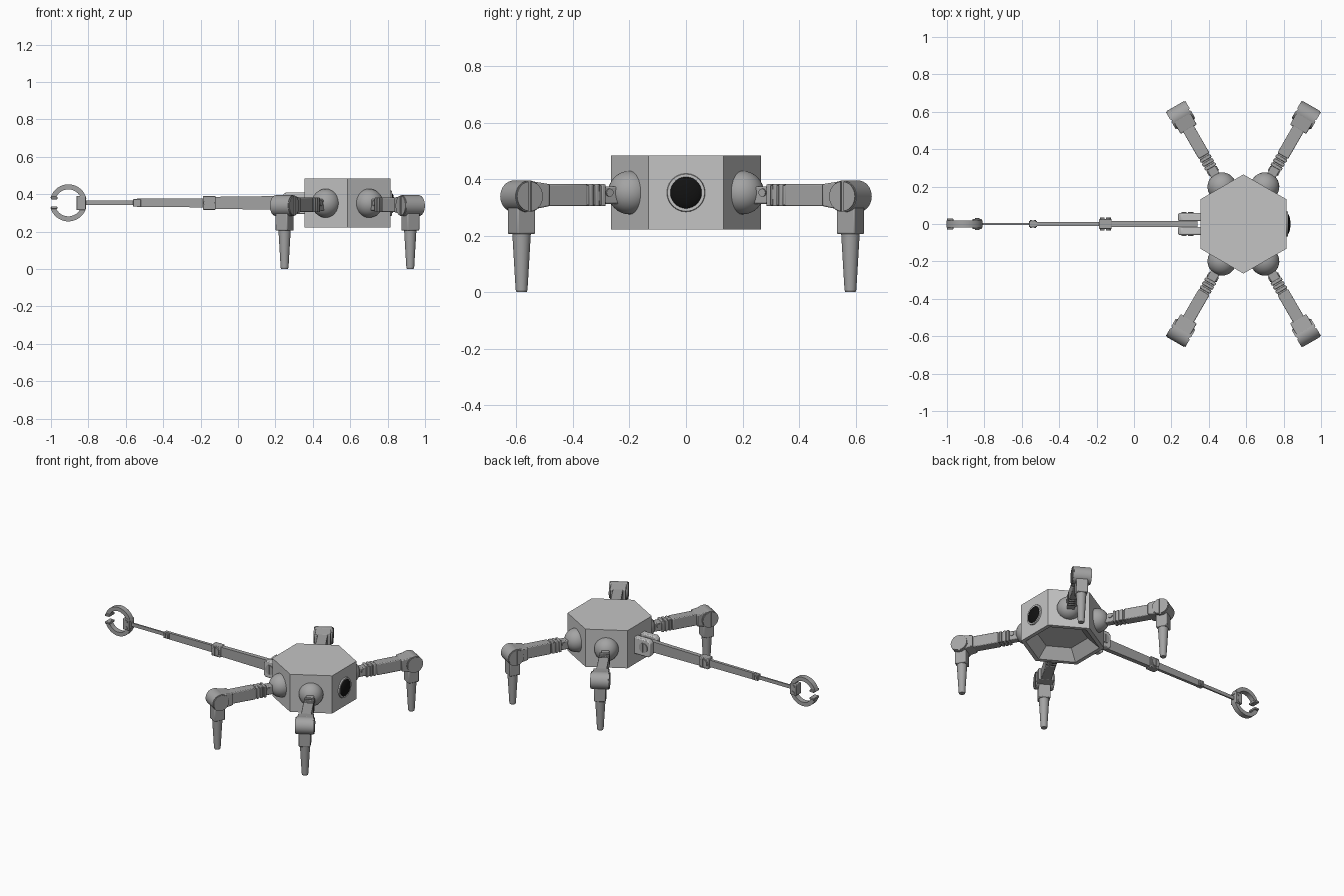
import bpy, bmesh, math
from mathutils import Matrix, Vector

if "Cube" in bpy.data.objects:
    bpy.data.objects.remove(bpy.data.objects["Cube"])

def material(name, v):
    m = bpy.data.materials.new(name)
    m.diffuse_color = (v, v, v, 1)
    m.use_nodes = True
    m.node_tree.nodes["Principled BSDF"].inputs["Base Color"].default_value = m.diffuse_color
    return m

LIGHT = material("light_grey", 0.55)
GREY = material("mid_grey", 0.37)
BLACK = material("black", 0.006)
T, R = Matrix.Translation, Matrix.Rotation
I = Matrix.Identity(4)
BX = 0.585                                  # body centre

def finish(name, bm, mat, M=I, bevel=0):
    bmesh.ops.recalc_face_normals(bm, faces=bm.faces)
    bm.transform(M)
    me = bpy.data.meshes.new(name)
    bm.to_mesh(me)
    bm.free()
    me.materials.append(mat)
    ob = bpy.data.objects.new(name, me)
    bpy.context.collection.objects.link(ob)
    if bevel:
        b = ob.modifiers.new("bevel", 'BEVEL')
        b.width, b.segments, b.limit_method = bevel, 2, 'ANGLE'
    return ob

def prism(name, pts, y0, y1, mat=GREY, M=I, bevel=0):
    """Extrude an outline in the xz plane from y0 to y1."""
    bm = bmesh.new()
    a = [bm.verts.new((x, y0, z)) for x, z in pts]
    b = [bm.verts.new((x, y1, z)) for x, z in pts]
    bm.faces.new(a)
    bm.faces.new(b)
    n = len(pts)
    for i in range(n):
        j = (i + 1) % n
        bm.faces.new((a[i], a[j], b[j], b[i]))
    return finish(name, bm, mat, M, bevel)

def box(name, x, y, z, mat=GREY, M=I, bevel=0):
    pts = [(x[0], z[0]), (x[1], z[0]), (x[1], z[1]), (x[0], z[1])]
    return prism(name, pts, y[0], y[1], mat, M, bevel)

def arc(cx, cz, r, a0, a1, n):
    return [(cx + r * math.cos(a0 + (a1 - a0) * i / n),
             cz + r * math.sin(a0 + (a1 - a0) * i / n)) for i in range(n + 1)]

def disc(name, cx, cz, r, y0, y1, mat=GREY, M=I, bevel=0):
    return prism(name, arc(cx, cz, r, 0, math.tau, 32)[:-1], y0, y1, mat, M, bevel)

def cone(name, r1, r2, depth, mat, M):
    bm = bmesh.new()
    bmesh.ops.create_cone(bm, cap_ends=True, segments=24, radius1=r1, radius2=r2, depth=depth)
    return finish(name, bm, mat, M)

def ball(name, r, mat, M):
    bm = bmesh.new()
    bmesh.ops.create_uvsphere(bm, u_segments=32, v_segments=16, radius=r)
    return finish(name, bm, mat, M)

def pivot(name, cx, cz, r, half, M=I, slot=0.006, depth=0.006):
    """Hinge drum with a slotted cap at both ends."""
    disc(name + "_drum", cx, cz, r, -half + depth, half - depth, GREY, M)
    t = math.asin(slot / r)
    for s in (-1, 1):
        y = sorted((s * half, s * (half - depth)))
        for k, a in (("outer", -math.pi / 2), ("inner", math.pi / 2)):
            pts = arc(cx, cz, r * 0.94, a + t, a + math.pi - t, 14)
            prism(f"{name}_cap_{k}_{'a' if s < 0 else 'b'}", pts, y[0], y[1], GREY, M)

# Hexagonal body with a sloped recess underneath
bm = bmesh.new()
def ring(r, z):
    return [bm.verts.new((BX + r * math.cos(math.pi / 6 + i * math.pi / 3),
                          r * math.sin(math.pi / 6 + i * math.pi / 3), z)) for i in range(6)]
loops = [ring(0.265, 0.483), ring(0.265, 0.222), ring(0.235, 0.222), ring(0.16, 0.285)]
for a, b in zip(loops, loops[1:]):
    for i in range(6):
        bm.faces.new((a[i], a[(i + 1) % 6], b[(i + 1) % 6], b[i]))
bm.faces.new(loops[0])
bm.faces.new(loops[-1])
finish("body", bm, LIGHT)

# Eye lens on the +x face
EYE = T((0.815, 0, 0.352))
cone("eye_bezel", 0.070, 0.066, 0.016, LIGHT, EYE @ R(math.pi / 2, 4, 'Y'))
ball("eye_lens", 0.06, BLACK, EYE @ Matrix.Diagonal((0.36, 1, 1, 1)))

# Four legs, modelled with x pointing outwards
LEGS = {"back_right": 60, "back_left": 120, "front_left": 240, "front_right": 300}
HIP, KNEE, ARM = 0.23, 0.672, 0.343
for name, deg in LEGS.items():
    M = T((BX, 0, 0)) @ R(math.radians(deg), 4, 'Z')
    n = name + "_leg_"
    ball(n + "ball", 0.077, GREY, M @ T((HIP, 0, 0.352)))
    # upper arm: neck, pin, ribs, main bar, fork
    box(n + "neck", (0.26, 0.36), (-0.025, 0.025), (ARM - 0.031, ARM + 0.031), GREY, M, 0.006)
    disc(n + "neck_pin", 0.328, 0.352, 0.014, -0.031, 0.031, GREY, M)
    box(n + "arm_core", (0.35, 0.43), (-0.028, 0.028), (ARM - 0.034, ARM + 0.034), GREY, M)
    for i in range(3):
        x = 0.346 + i * 0.025
        box(f"{n}rib_{i + 1}", (x, x + 0.017), (-0.033, 0.033),
            (ARM - 0.039, ARM + 0.039), GREY, M, 0.004)
    box(n + "arm", (0.421, 0.60), (-0.033, 0.033), (ARM - 0.039, ARM + 0.039), GREY, M, 0.005)
    prism(n + "fork", [(0.585, ARM - 0.039), (0.66, ARM - 0.052), (0.66, ARM + 0.050),
                       (0.585, ARM + 0.039)], -0.050, 0.050, GREY, M, 0.005)
    # knee and foot
    pivot(n + "knee", KNEE, 0.339, 0.056, 0.060, M)
    box(n + "shin_cuff", (KNEE - 0.037, KNEE + 0.037), (-0.037, 0.037),
        (0.205, 0.31), GREY, M, 0.006)
    cone(n + "foot", 0.021, 0.033, 0.202, GREY, M @ T((KNEE, 0, 0.109)))
    cone(n + "foot_tip", 0.018, 0.021, 0.008, GREY, M @ T((KNEE, 0, 0.004)))

# Bracket for the long arm on the -x face
for s, k in ((-1, "front"), (1, "back")):
    y = sorted((s * 0.016, s * 0.058))
    prism("arm_bracket_" + k, [(0.37, 0.295), (0.25, 0.295), (0.236, 0.309), (0.236, 0.392),
                               (0.254, 0.41), (0.37, 0.41)], y[0], y[1], LIGHT, I, 0.006)
Z = 0.354
pivot("shoulder", 0.285, Z, 0.034, 0.064, slot=0.004)

# Three arm sections and their hinges
def section(name, x0, x1, h0, h1, w):
    prism(name, [(x0, Z - h0), (x1, Z - h1), (x1, Z + h1), (x0, Z + h0)], -w, w)

section("arm_section_1", -0.15, 0.34, 0.032, 0.038, 0.015)
section("arm_section_2", -0.54, -0.15, 0.022, 0.024, 0.010)
section("arm_section_3", -0.83, -0.54, 0.012, 0.012, 0.005)
pivot("elbow", -0.153, Z, 0.031, 0.034, slot=0.004)
box("elbow_block", (-0.187, -0.119), (-0.026, 0.026), (Z - 0.037, Z + 0.037), GREY, I, 0.004)
pivot("forearm_hinge", -0.54, Z, 0.016, 0.021, slot=0.003, depth=0.004)
box("forearm_hinge_block", (-0.561, -0.519), (-0.017, 0.017), (Z - 0.020, Z + 0.020), GREY, I, 0.003)

# Wrist and open ring claw
box("wrist", (-0.864, -0.814), (-0.027, 0.027), (Z - 0.038, Z + 0.038), GREY, I, 0.004)
CX = -0.907
for s, k in ((1, "upper"), (-1, "lower")):
    disc(f"{k}_claw_pin", -0.838, Z + s * 0.022, 0.011, -0.031, 0.031)
    a0, a1 = s * 0.25, s * (math.pi - 0.26)
    pts = arc(CX, Z, 0.099, a0, a1, 24) + arc(CX, Z, 0.072, a1, a0, 24)
    prism(f"{k}_claw", pts, -0.018, 0.018)
    z = sorted((Z + s * 0.019, Z + s * 0.033))
    box(f"{k}_claw_tip", (-1.0, -0.966), (-0.029, 0.029), z, GREY, I, 0.003)

# Smooth shading with sharp edges kept
for ob in bpy.data.objects:
    ob.select_set(True)
bpy.context.view_layer.objects.active = bpy.data.objects["body"]
bpy.ops.object.shade_smooth_by_angle(angle=math.radians(30))
